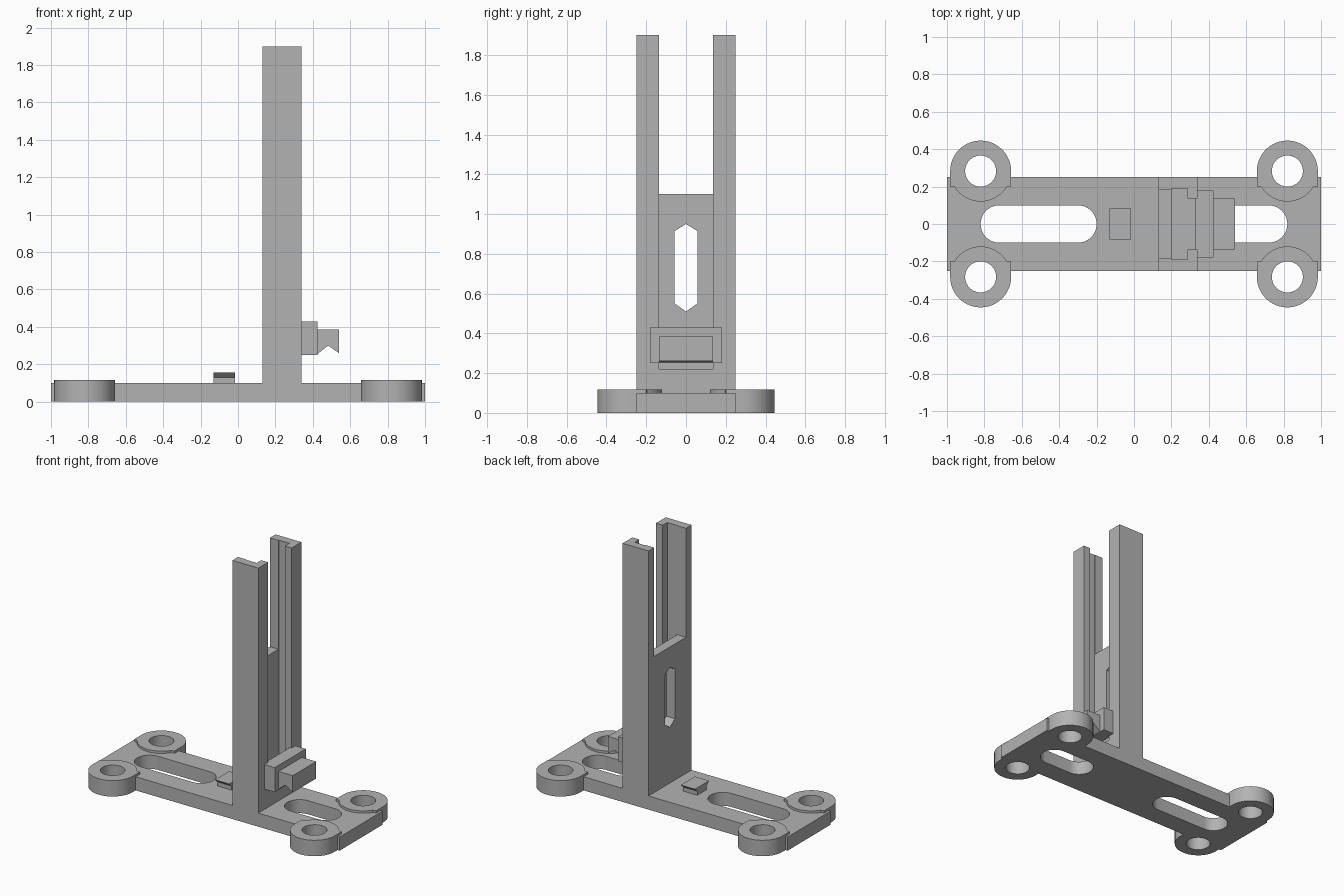
import bpy, bmesh, math
from mathutils import Vector

cube = bpy.data.objects.get("Cube")
if cube:
    bpy.data.objects.remove(cube, do_unlink=True)

grey = bpy.data.materials.new("plain grey")
grey.use_nodes = True
grey.diffuse_color = (0.45, 0.45, 0.45, 1)
grey.node_tree.nodes["Principled BSDF"].inputs["Base Color"].default_value = grey.diffuse_color


def prism(name, outline, low, high, axis="z"):
    """Extrude a 2D outline: (x, y) along z, (x, z) along y or (y, z) along x."""
    place = {"z": lambda a, b, h: (a, b, h),
             "y": lambda a, b, h: (a, h, b),
             "x": lambda a, b, h: (h, a, b)}[axis]
    direction = Vector(place(0, 0, high - low))
    bm = bmesh.new()
    face = bm.faces.new([bm.verts.new(place(a, b, low)) for a, b in outline])
    cap = bmesh.ops.extrude_face_region(bm, geom=[face])
    verts = [v for v in cap["geom"] if isinstance(v, bmesh.types.BMVert)]
    bmesh.ops.translate(bm, verts=verts, vec=direction)
    bmesh.ops.recalc_face_normals(bm, faces=bm.faces)
    mesh = bpy.data.meshes.new(name)
    bm.to_mesh(mesh)
    bm.free()
    mesh.materials.append(grey)
    obj = bpy.data.objects.new(name, mesh)
    bpy.context.collection.objects.link(obj)
    return obj


def box(name, x0, x1, half_y, z0, z1):
    return prism(name, [(x0, -half_y), (x1, -half_y), (x1, half_y), (x0, half_y)], z0, z1)


def arc(cx, cy, r, start, end, n):
    angles = [math.radians(start + (end - start) * i / n) for i in range(n + 1)]
    return [(cx + r * math.cos(a), cy + r * math.sin(a)) for a in angles]


def combine(target, tool, operation):
    mod = target.modifiers.new("combine", "BOOLEAN")
    mod.operation = operation
    mod.solver = "EXACT"
    mod.object = tool
    bpy.context.view_layer.objects.active = target
    bpy.ops.object.modifier_apply(modifier=mod.name)
    bpy.data.objects.remove(tool, do_unlink=True)


# Base plate with four corner lugs
base = box("base_plate", -1, 1, 0.25, 0, 0.1)
corners = [(sx * 0.82, sy) for sx in (-1, 1) for sy in (-1, 1)]
for x, side in corners:
    y, r = side * 0.283, 0.163
    # round outside, square shoulders, round inside
    outline = arc(x, y, r, 0, 180 * side, 24)
    outline += [(x - r, side * 0.2)]
    outline += arc(x, y, r, 212 * side, 328 * side, 16)
    outline += [(x + r, side * 0.2)]
    combine(base, prism("lug", outline, 0, 0.117), "UNION")

# Screw holes and long slots
for x, side in corners:
    hole = arc(x, side * 0.283, 0.083, 0, 360, 40)[:-1]
    combine(base, prism("hole_cutter", hole, -0.1, 0.3), "DIFFERENCE")
for x0, x1 in ((-0.82, -0.2), (0.4, 0.82)):
    slot = arc(x1 - 0.1, 0, 0.1, -90, 90, 20) + arc(x0 + 0.1, 0, 0.1, 90, 270, 20)
    combine(base, prism("slot_cutter", slot, -0.1, 0.3), "DIFFERENCE")

# Column with a T-shaped guide channel, open back above the low wall
column = box("column", 0.13, 0.34, 0.25, 0.1, 1.9)
half = [(0.2, 0.19), (0.285, 0.19), (0.285, 0.137), (0.4, 0.137)]
channel = half + [(x, -y) for x, y in reversed(half)]
combine(column, prism("channel_cutter", channel, 0.22, 2), "DIFFERENCE")
combine(column, box("back_cutter", 0.05, 0.24, 0.185, 1.1, 2), "DIFFERENCE")
window = [(0, 0.51), (0.057, 0.55), (0.057, 0.915), (0, 0.95), (-0.057, 0.915), (-0.057, 0.55)]
combine(column, prism("window_cutter", window, 0.05, 0.24, "x"), "DIFFERENCE")

# Clip on the open side of the channel
clip = box("clip", 0.34, 0.425, 0.18, 0.25, 0.43)
combine(clip, box("clip_tongue", 0.326, 0.38, 0.136, 0.25, 0.43), "UNION")
nose = [(0.4, 0.385), (0.54, 0.385), (0.54, 0.26), (0.482, 0.3), (0.425, 0.255), (0.4, 0.255)]
combine(clip, prism("clip_nose", nose, -0.136, 0.136, "y"), "UNION")

# Small flared stud on the base
stud_half = [(0.055, 0.1), (0.055, 0.13), (0.082, 0.155)]
stud = stud_half + [(-y, z) for y, z in reversed(stud_half)]
prism("stud", stud, -0.13, -0.015, "x")

# Smooth the round walls, keep edges sharp
bpy.ops.object.select_all(action="DESELECT")
base.select_set(True)
bpy.context.view_layer.objects.active = base
bpy.ops.object.shade_smooth_by_angle(angle=math.radians(30))
